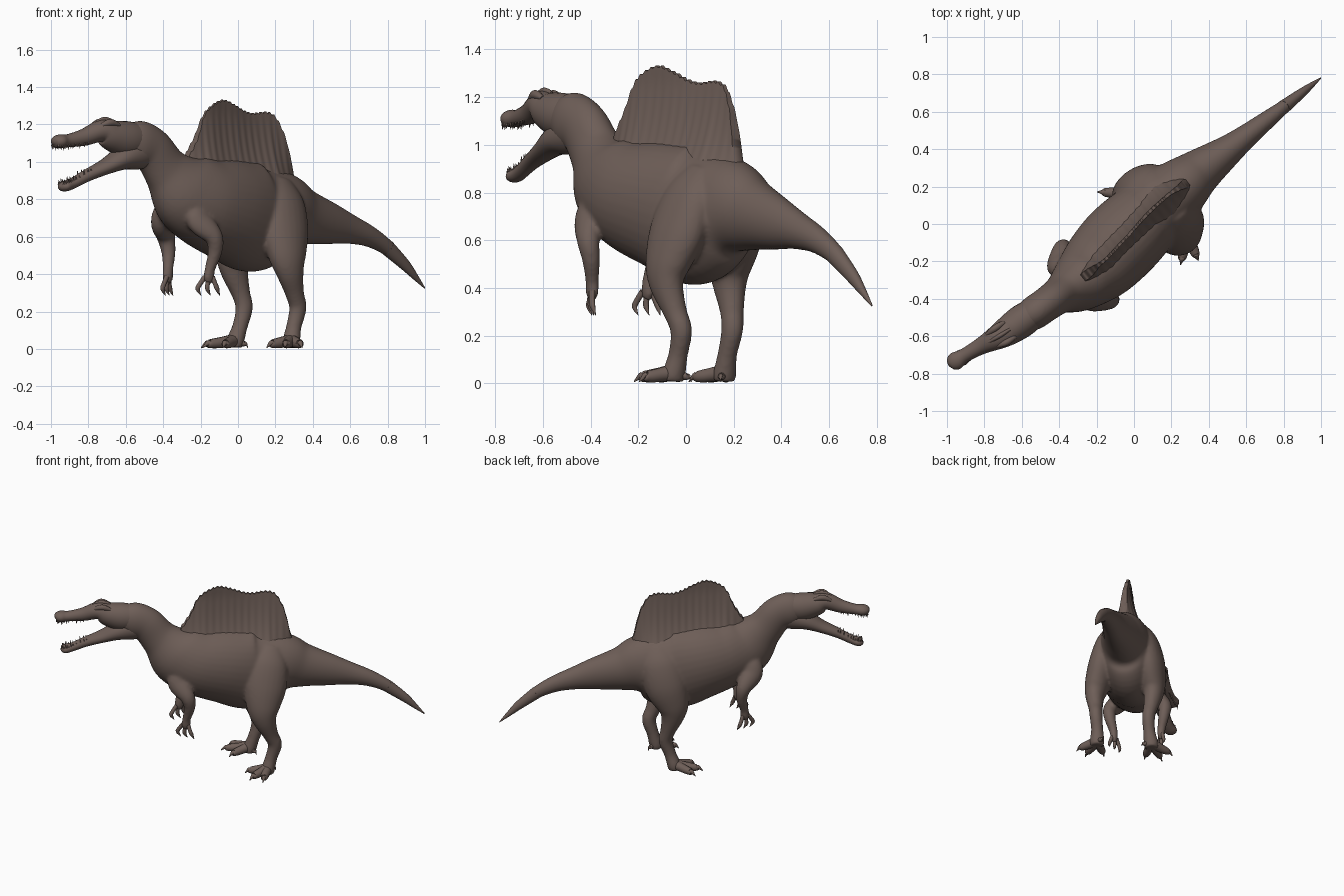
import bpy
import bmesh
import math
from mathutils import Vector, Matrix

default_cube = bpy.data.objects.get("Cube")
if default_cube:
    bpy.data.objects.remove(default_cube, do_unlink=True)

# The body is laid out along local x (head at -x), then turned to its diagonal pose
TURN = Matrix.Rotation(math.atan2(.616, .788), 4, 'Z')
LATERAL = Vector((0, 1, 0))

skin = bpy.data.materials.new("brown_hide")
skin.use_nodes = True
HIDE = (.155, .112, .096, 1)
skin.diffuse_color = HIDE
skin_shader = next(n for n in skin.node_tree.nodes if n.type == 'BSDF_PRINCIPLED')
skin_shader.inputs["Base Color"].default_value = HIDE
skin_shader.inputs["Roughness"].default_value = .8


def finish(name, bm, angle=60):
    """Turn a bmesh into a posed, smooth shaded object."""
    bmesh.ops.recalc_face_normals(bm, faces=bm.faces)
    bm.transform(TURN)
    mesh = bpy.data.meshes.new(name)
    bm.to_mesh(mesh)
    bm.free()
    mesh.materials.append(skin)
    obj = bpy.data.objects.new(name, mesh)
    bpy.context.collection.objects.link(obj)
    bpy.ops.object.select_all(action='DESELECT')
    obj.select_set(True)
    bpy.context.view_layer.objects.active = obj
    bpy.ops.object.shade_smooth_by_angle(angle=math.radians(angle))
    return obj


def spline(stations, steps):
    """Catmull-Rom interpolation of every number in the stations."""
    pts = [stations[0]] + list(stations) + [stations[-1]]
    out = []
    for a, b, c, d in zip(pts, pts[1:], pts[2:], pts[3:]):
        for k in range(steps):
            u = k / steps
            out.append([q + .5 * u * (r - p + u * (2 * p - 5 * q + 4 * r - e
                        + u * (3 * (q - r) + e - p)))
                        for p, q, r, e in zip(a, b, c, d)])
    out.append(list(stations[-1]))
    return out


def add_tube(bm, stations, steps=6, sides=24):
    """Loft ellipses along (x, y, z, depth radius, side radius) stations."""
    rows = spline(stations, steps)
    rings = []
    for i, row in enumerate(rows):
        ahead = Vector(rows[min(i + 1, len(rows) - 1)][:3])
        tangent = (ahead - Vector(rows[max(i - 1, 0)][:3])).normalized()
        side = (LATERAL - tangent * LATERAL.dot(tangent)).normalized()
        up = tangent.cross(side)
        high, wide = max(row[3], .001), max(row[4], .001)
        ring = []
        for k in range(sides):
            a = math.tau * k / sides
            ring.append(bm.verts.new(Vector(row[:3]) + up * high * math.sin(a)
                                     + side * wide * math.cos(a)))
        rings.append(ring)
    for lower, upper in zip(rings, rings[1:]):
        for k in range(sides):
            n = (k + 1) % sides
            bm.faces.new((lower[k], lower[n], upper[n], upper[k]))
    bm.faces.new(rings[0])
    bm.faces.new(rings[-1])


def tube(name, stations, **options):
    bm = bmesh.new()
    add_tube(bm, stations, **options)
    finish(name, bm)


# Tail, torso and neck in one continuous loft; the limbs are fused into it below
TORSO = [
    (1.267, 0, .325, .003, .003), (1.2, 0, .388, .018, .016),
    (1.13, 0, .452, .031, .026), (1.015, 0, .54, .043, .037),
    (.89, 0, .602, .058, .05), (.76, 0, .64, .08, .064),
    (.635, 0, .668, .11, .084), (.445, .005, .707, .154, .125),
    (.3, 0, .735, .215, .165), (.1, -.01, .705, .293, .2),
    (-.1, -.03, .745, .273, .22), (-.28, -.055, .785, .24, .205),
    (-.42, -.065, .85, .21, .16), (-.53, -.055, .955, .135, .105),
    (-.625, -.05, 1.065, .12, .092), (-.72, -.045, 1.1, .122, .09),
    (-.8, -.04, 1.105, .08, .07)]
flesh = bmesh.new()
add_tube(flesh, TORSO, steps=7, sides=36)
tube("tail_tip", TORSO[:4])

# Skull with a long narrow snout and a bulbous tip
SKULL = [
    (-.66, -.047, 1.12, .08, .07), (-.78, -.04, 1.12, .097, .088),
    (-.88, -.035, 1.14, .083, .08), (-.95, -.027, 1.165, .06, .066),
    (-1.05, -.01, 1.132, .046, .045), (-1.15, .005, 1.113, .035, .038),
    (-1.2, .01, 1.11, .037, .048), (-1.232, .012, 1.107, .028, .036),
    (-1.245, .012, 1.104, .008, .01)]
tube("upper_head", SKULL)

# Open lower jaw with a deep throat
JAW = [
    (-.64, -.048, 1.055, .08, .07), (-.73, -.046, 1.04, .082, .08),
    (-.82, -.04, 1.018, .062, .08), (-.92, -.03, .975, .042, .062),
    (-1.03, -.015, .93, .033, .042), (-1.12, -.002, .887, .029, .036),
    (-1.17, .005, .87, .028, .044), (-1.195, .006, .867, .02, .03),
    (-1.205, .006, .867, .005, .008)]
tube("lower_jaw", JAW)


# Teeth follow the edges of both jaws
def teeth(name, stations, direction):
    bm = bmesh.new()
    for i, (x, y, z, high, wide) in enumerate(spline(stations, 4)):
        length = .005 + .006 * (i % 3)
        for sign in (-1, 1):
            root = Vector((x, y + sign * wide * .72, z + direction * high * .55))
            tip = root + Vector((-.003, 0, direction * (length + high * .3)))
            add_tube(bm, [(*root, .006, .006), (*tip, .001, .001)], steps=1, sides=6)
    finish(name, bm)


teeth("upper_teeth", SKULL[4:8], -1)
teeth("lower_teeth", JAW[4:8], 1)

# Brow ridges and the small crest between them
for label, offset in (("right", -.048), ("left", .048)):
    tube(label + "_brow", [(-.87, offset - .035, 1.195, .01, .012),
                           (-.93, offset - .03, 1.21, .02, .018),
                           (-.99, offset * .8 - .02, 1.185, .008, .01)], sides=12)
tube("head_crest", [(-.87, -.035, 1.215, .01, .008), (-.94, -.028, 1.222, .017, .012),
                    (-1.04, -.012, 1.175, .008, .008)], sides=12)

# Back sail: a ribbed plate flaring into the back, with a scalloped edge
SAIL_EDGE = [
    (-.42, -.066, 1.0), (-.38, -.062, 1.05), (-.325, -.055, 1.14), (-.285, -.05, 1.235),
    (-.235, -.045, 1.29), (-.14, -.03, 1.328), (-.05, -.022, 1.305), (.03, -.015, 1.27),
    (.1, -.01, 1.257), (.19, -.005, 1.264), (.25, 0, 1.245), (.29, 0, 1.185),
    (.32, 0, 1.11), (.345, 0, 1.0), (.37, 0, .9)]
ROWS = 14
bm = bmesh.new()
columns = []
for i, (x, y, top) in enumerate(spline(SAIL_EDGE, 10)):
    rib = math.sin(x * math.tau / .048)
    top += .006 * math.sin(x * math.tau / .03)
    taper = math.sqrt(min(1, max(.01, min(x + .42, .37 - x) / .16)))
    loop = []
    for sign in (-1, 1):
        for r in range(ROWS + 1):
            v = r / ROWS if sign < 0 else 1 - r / ROWS
            z = .82 + (top - .82) * v
            rest = 1 - min(1, (z - .82) / .52)
            thick = taper * max(.008, .05 * rest + .1 * rest ** 3)
            thick += .007 * rib * taper * v * (1 - v)
            lean = .012 * math.sin(x * 9) * v
            loop.append(bm.verts.new((x, y + lean + sign * thick, z)))
    columns.append(loop)
for a, b in zip(columns, columns[1:]):
    for k in range(len(a)):
        n = (k + 1) % len(a)
        bm.faces.new((a[k], a[n], b[n], b[k]))
bm.faces.new(columns[0])
bm.faces.new(columns[-1])
finish("back_sail", bm)

# Hind legs share one (height, depth, width) profile but stride differently
LEG_PROFILE = [(.9, .07, .035), (.79, .13, .075), (.64, .146, .096), (.5, .113, .083),
               (.41, .08, .065), (.3, .052, .049), (.22, .048, .044),
               (.12, .041, .041), (.045, .046, .05), (.008, .042, .046)]
LEG_PATHS = {
    "right": [(.22, -.09), (.2, -.14), (.175, -.178), (.16, -.222), (.17, -.235),
              (.21, -.222), (.24, -.213), (.215, -.21), (.195, -.215), (.19, -.217)],
    "left": [(.2, .08), (.18, .125), (.145, .145), (.1, .155), (.1, .155),
             (.13, .143), (.145, .132), (.115, .13), (.09, .137), (.085, .138)]}
TOE_TIPS = {"right": [(.15, -.367), (.062, -.325), (.038, -.2), (.25, -.165)],
            "left": [(-.05, .257), (-.107, .172), (-.057, .06), (.13, .08)]}
for label, path in LEG_PATHS.items():
    add_tube(flesh, [(*p, *r) for p, r in zip(path, LEG_PROFILE)])
    # Three spread toes and a small rear toe, each ending in a claw
    foot = Vector(path[-1])
    bm = bmesh.new()
    for i, tip in enumerate(TOE_TIPS[label]):
        size = .6 if i == 3 else 1
        run = Vector(tip) - foot
        shape = [(0, .045, .036), (.35, .036, .03), (.6, .03, .027),
                 (.78, .028, .022), (.84, .03, .013), (1, .006, .002)]
        add_tube(bm, [(*(foot + run * u), z, min(r, z) * size, r * size)
                      for u, z, r in shape], steps=4, sides=14)
    finish(label + "_toes", bm)

# Arms mirrored about the slightly offset chest line
ARM = [(-.37, -.09, .8, .05, .03), (-.395, -.15, .75, .08, .06),
       (-.41, -.195, .68, .076, .055), (-.355, -.243, .6, .052, .046),
       (-.342, -.238, .52, .039, .038), (-.36, -.218, .43, .029, .028),
       (-.365, -.215, .38, .032, .024), (-.367, -.214, .35, .02, .016)]
for label, sign, shift in (("right", 1, 0), ("left", -1, -.03)):
    def place(x, y, z, *radii):
        return (x + shift, -.055 + sign * (y + .055), z, *radii)

    add_tube(flesh, [place(*p) for p in ARM], sides=20)
    bm = bmesh.new()
    for spread in (-1, 0, 1):
        x = -.366 + .016 * spread
        y = -.214 - .012 * spread
        add_tube(bm, [place(x, y, .385, .014, .013),
                      place(x + .02 * spread - .008, y - .01 * spread, .345, .013, .012),
                      place(x + .03 * spread - .008, y - .014 * spread, .32, .013, .01),
                      place(x + .028 * spread + .012, y - .012 * spread, .285, .001, .001)],
                 steps=4, sides=10)
    finish(label + "_fingers", bm)

# Fuse torso and limbs into one soft skin
body = finish("body", flesh, 180)
fuse = body.modifiers.new("fuse", 'REMESH')
fuse.mode = 'VOXEL'
fuse.voxel_size = .01
fuse.use_smooth_shade = True
soften = body.modifiers.new("soften", 'SMOOTH')
soften.factor = .5
soften.iterations = 8
